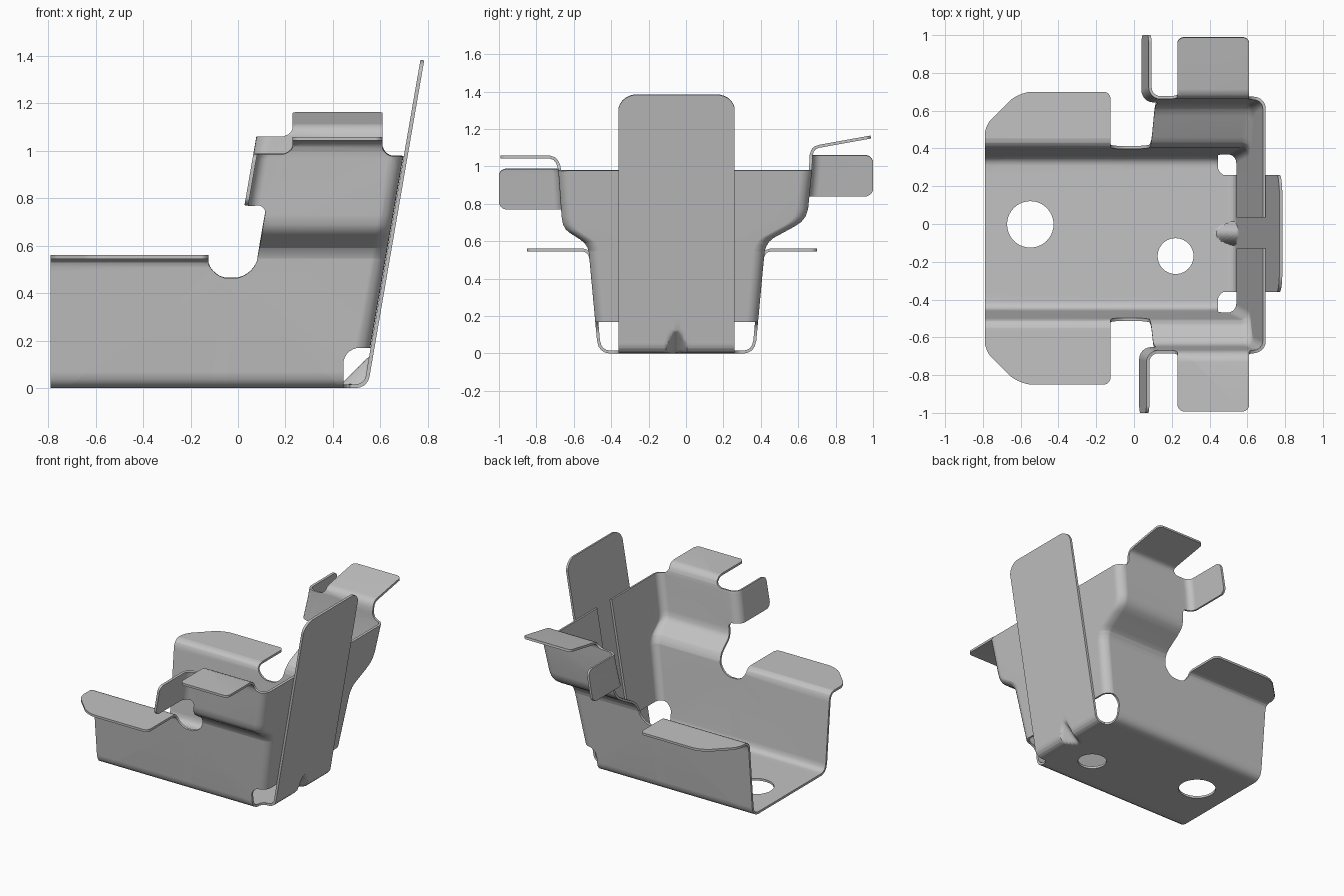
import bpy, bmesh, math
from mathutils import Vector

THICK = 0.016
SLOPE = 0.173          # lean of the back wall and wings
R = 0.055              # radius of the upright bends
ARC = R * math.pi / 2
FLAP, WING = 0.4, 0.06  # blank lengths past the upright bends

cube = bpy.data.objects.get("Cube")
if cube:
    bpy.data.objects.remove(cube, do_unlink=True)

steel = bpy.data.materials.new("grey_steel")
steel.use_nodes = True
GREY = (0.54, 0.54, 0.54, 1)
steel.diffuse_color = GREY
steel.node_tree.nodes["Principled BSDF"].inputs["Base Color"].default_value = GREY


def rounded(corners, steps=5):
    """Closed outline from (x, y, radius in, optional radius out) corners."""
    out = []
    for i, (x, y, r, *r_out) in enumerate(corners):
        p = Vector((x, y))
        if not r:
            out.append(p)
            continue
        a = p + (Vector(corners[i - 1][:2]) - p).normalized() * r
        b = p + (Vector(corners[(i + 1) % len(corners)][:2]) - p).normalized() * (r_out or [r])[0]
        for k in range(steps + 1):
            t = k / steps
            out.append(a * (1 - t) ** 2 + p * 1.2 * t * (1 - t) + (a + b) * 0.4 * t * (1 - t) + b * t * t)
    return out


def circle(cx, cy, r, n=40):
    return [Vector((cx + r * math.cos(2 * math.pi * i / n),
                    cy + r * math.sin(2 * math.pi * i / n))) for i in range(n)]


def along(profile, v):
    """Point on a profile of (v, a, z) entries."""
    for (v0, a0, z0), (v1, a1, z1) in zip(profile, profile[1:]):
        if v <= v1 or v1 == profile[-1][0]:
            t = (v - v0) / (v1 - v0)
            return a0 + (a1 - a0) * t, z0 + (z1 - z0) * t


def sheet(name, loops, cuts, fold):
    """Fill a flat blank, crease it along cut lines, fold it, thicken it."""
    bm = bmesh.new()
    for loop in loops:
        vs = [bm.verts.new((p.x, p.y, 0)) for p in loop]
        for i, v in enumerate(vs):
            bm.edges.new((vs[i - 1], v))
    bmesh.ops.triangle_fill(bm, edges=bm.edges[:], use_beauty=True, normal=(0, 0, 1))
    for co, no in cuts:
        bmesh.ops.bisect_plane(bm, geom=bm.verts[:] + bm.edges[:] + bm.faces[:],
                               dist=1e-5, plane_co=(*co, 0), plane_no=(*no, 0))
    bmesh.ops.remove_doubles(bm, verts=bm.verts[:], dist=2e-4)
    for v in bm.verts:
        v.co = fold(v.co.x, v.co.y)
    bmesh.ops.recalc_face_normals(bm, faces=bm.faces[:])
    me = bpy.data.meshes.new(name)
    bm.to_mesh(me)
    bm.free()
    me.materials.append(steel)
    ob = bpy.data.objects.new(name, me)
    bpy.context.collection.objects.link(ob)
    bpy.ops.object.select_all(action='DESELECT')
    bpy.context.view_layer.objects.active = ob
    ob.select_set(True)
    solid = ob.modifiers.new("thickness", 'SOLIDIFY')
    solid.thickness, solid.offset = THICK, 0
    bpy.ops.object.modifier_apply(modifier=solid.name)
    bpy.ops.object.shade_smooth_by_angle(angle=math.radians(40))
    ob.modifiers.new("even_shading", 'WEIGHTED_NORMAL').keep_sharp = True


# Floor plate with tall back tab, two round holes and a pressed gusset
floor_path = [(x + z, x, z) for x, z in [
    (-0.79, 0.008), (0.49, 0.008), (0.51, 0.01), (0.528, 0.018), (0.541, 0.033),
    (0.547, 0.05), (0.55, 0.07), (0.777, 1.383)]]


def fold_floor(p, y):
    x, z = along(floor_path, p)
    push = max(0, (x - z - 0.43) / 2 - 12 * (y + 0.05) ** 2)
    return x - push, y, z + push


start, end = floor_path[0][0], floor_path[-1][0]
floor_cuts = [((p, 0), (1, 0)) for p, _, _ in floor_path[1:-1]]
floor_cuts += [((0.43 + 0.02 * i, 0), (1, 0)) for i in range(14)]
floor_cuts += [((0, -0.12 + 0.01 * i), (0, 1)) for i in range(15)]
sheet("floor_and_back_tab",
      [rounded([(start, -0.36, 0), (end, -0.36, 0.08), (end, 0.26, 0.08), (start, 0.26, 0)]),
       circle(-0.541, -0.002, 0.123), circle(0.228, -0.17, 0.095)],
      floor_cuts, fold_floor)


def back_line(v):
    return 0.52 - R + SLOPE * v


def wing_line(v):
    return -0.043 + SLOPE * v


def side_wall(name, side, base, flange_end, jog, top_k, flap_end, wing_top):
    """Side wall with low flange, jogged upper part, top tab, wing and back flap."""
    def entries(points, k):
        return [(z + max(0, a - k) - max(0, base - 0.097 - a), a, z) for a, z in points]

    foot = [(base + da, z) for da, z in [
        (-0.147, 0.008), (-0.097, 0.008), (-0.078, 0.012), (-0.06, 0.022),
        (-0.047, 0.04), (-0.039, 0.07), (0, 0.49)]]
    rim = [(base + 0.003, 0.515), (base + 0.011, 0.534), (base + 0.025, 0.547),
           (base + 0.045, 0.553), (flange_end, 0.553)]
    low = entries(foot + rim, base)
    high = entries(foot + jog, top_k)

    def fold(x, v):
        front = x < -0.09
        a, z = along(low if front else high, v)
        e = x - back_line(v)
        w = wing_line(v) - x
        if e > 0:                               # back flap turns inwards
            t = min(e, ARC) / R
            x = back_line(v) + R * math.sin(t)
            a -= R * (1 - math.cos(t))
            if e > ARC:
                a += (flap_end - a) * (e - ARC) / FLAP
        elif w > 0 and v > 0.7 and not front:   # wing turns outwards
            t = min(w, ARC) / R
            x = wing_line(v) - R * math.sin(t)
            a += R * (1 - math.cos(t))
            if w > ARC:
                a += (1 - a) * (w - ARC) / WING
        return x, side * a, z

    v0, rim_v, tab_v = low[0][0], low[-1][0], high[-1][0]
    wing_low = wing_top - 0.22
    flap_x = ARC + FLAP
    wing_x = ARC + WING
    outline = [
        # floor strip, corner relief and back flap
        (-0.79, v0, 0), (0.48, v0, 0), (0.445, v0 + 0.001, 0.034), (0.445, 0.17, 0.055),
        (back_line(0.17) + flap_x, 0.17, 0), (back_line(0.98) + flap_x, 0.98, 0),
        # top tab
        (0.61, 0.98, 0.04), (0.61, tab_v, 0.03), (0.23, tab_v, 0.03), (0.23, wing_top, 0.04),
        # wing
        (wing_line(wing_top) - wing_x, wing_top, 0.008, 0.035),
        (wing_line(wing_low) - wing_x, wing_low, 0.035, 0.008),
        (wing_line(wing_low) + 0.03, wing_low, 0.03),
        # notch and low flange
        (wing_line(0.465) + 0.03, 0.465, 0.07), (-0.125, 0.465, 0.07), (-0.125, rim_v, 0.03),
        (-0.61, rim_v, 0.06), (-0.79, rim_v - 0.18, 0.04)]

    levels = sorted({round(v, 5) for v, _, _ in low[1:-1] + high[1:-1]})
    cuts = [((0, v), (0, 1)) for v in levels]
    for i in range(7):
        cuts.append(((back_line(0) + ARC * i / 6, 0), (1, -SLOPE)))
        cuts.append(((wing_line(0) - ARC * i / 6, 0), (1, -SLOPE)))
    sheet(name + "_side_wall", [rounded(outline)], cuts, fold)


side_wall("right", -1, 0.507, 0.85,
          [(0.513, 0.55), (0.521, 0.572), (0.536, 0.595), (0.56, 0.615), (0.615, 0.65),
           (0.636, 0.667), (0.65, 0.692), (0.657, 0.73), (0.674, 0.97), (0.679, 1.0),
           (0.689, 1.025), (0.705, 1.042), (0.732, 1.051), (0.992, 1.051)],
          0.674, 0.13, 0.99)
side_wall("left", 1, 0.407, 0.70,
          [(0.413, 0.55), (0.422, 0.576), (0.438, 0.602), (0.465, 0.625), (0.575, 0.685),
           (0.61, 0.708), (0.632, 0.735), (0.645, 0.775), (0.665, 0.97), (0.669, 1.06),
           (0.676, 1.083), (0.69, 1.1), (0.715, 1.108), (0.988, 1.157)],
          0.669, 0.035, 1.06)
